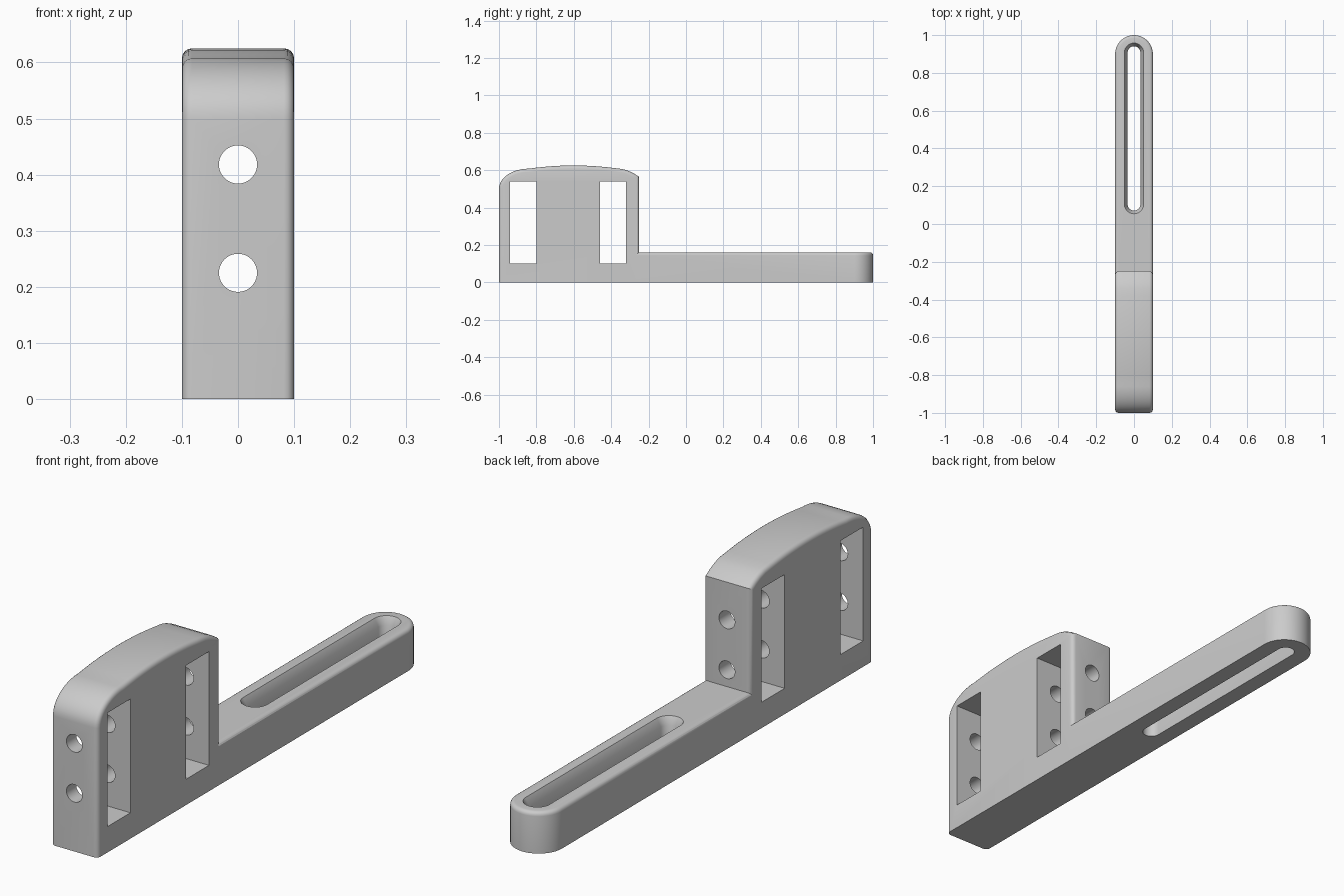
import bpy, bmesh, math

if "Cube" in bpy.data.objects:
    bpy.data.objects.remove(bpy.data.objects["Cube"])

grey = bpy.data.materials.new("light grey")
grey.diffuse_color = (0.6, 0.6, 0.6, 1)
grey.use_nodes = True
grey.node_tree.nodes["Principled BSDF"].inputs["Base Color"].default_value = grey.diffuse_color


def make_object(name, bm):
    bmesh.ops.recalc_face_normals(bm, faces=bm.faces)
    mesh = bpy.data.meshes.new(name)
    bm.to_mesh(mesh)
    bm.free()
    mesh.materials.append(grey)
    obj = bpy.data.objects.new(name, mesh)
    bpy.context.collection.objects.link(obj)
    return obj


def loft(loops):
    """Closed solid through equal-length loops of points."""
    bm = bmesh.new()
    rings = [[bm.verts.new(p) for p in loop] for loop in loops]
    n = len(rings[0])
    for a, b in zip(rings, rings[1:]):
        for i in range(n):
            j = (i + 1) % n
            bm.faces.new((a[i], a[j], b[j], b[i]))
    bm.faces.new(rings[0])
    bm.faces.new(rings[-1])
    bmesh.ops.recalc_face_normals(bm, faces=bm.faces)
    return bm


def stadium(r, y0, y1, z, steps=20):
    """Long rounded slot outline along y."""
    pts = []
    for cy, start in ((y1, 0), (y0, math.pi)):
        for i in range(steps + 1):
            a = start + math.pi * i / steps
            pts.append((r * math.cos(a), cy + r * math.sin(a), z))
    return pts


def box(name, lo, hi):
    return make_object(name, loft([[(lo[0], lo[1], z), (hi[0], lo[1], z),
                                    (hi[0], hi[1], z), (lo[0], hi[1], z)]
                                   for z in (lo[2], hi[2])]))


def boolean(target, tool, operation):
    mod = target.modifiers.new(tool.name, 'BOOLEAN')
    mod.operation, mod.solver, mod.object = operation, 'EXACT', tool
    bpy.context.view_layer.objects.active = target
    bpy.ops.object.modifier_apply(modifier=mod.name)
    bpy.data.objects.remove(tool)


# Tower: crowned side profile with rounded shoulders, extruded across x
profile = [(-0.25, 0), (-1, 0)]
for i in range(13):
    a = math.pi / 2 * i / 12
    profile.append((-0.84 - 0.16 * math.cos(a), 0.5 + 0.108 * math.sin(a)))
for i in range(1, 12):
    y = -0.84 + 0.5 * i / 12
    profile.append((y, 0.625 - 0.017 * ((y + 0.6) / 0.24) ** 2))
profile += [(-0.34, 0.606), (-0.31, 0.597), (-0.28, 0.583), (-0.25, 0.564)]
bm = loft([[(x, y, z) for y, z in profile] for x in (-0.1, 0.1)])
rim = [e for e in bm.edges
       if abs(e.verts[0].co.x - e.verts[1].co.x) < 1e-5
       and max(v.co.z for v in e.verts) > 0.01]
bmesh.ops.bevel(bm, geom=rim, offset=0.018, segments=4, profile=0.5, affect='EDGES')
body = make_object("bracket_body", bm)

# Arm: flat bar with round end and softened top edge
bar = [p for p in stadium(0.1, -0.5, 0.9, 0) if p[1] >= 0.9 - 1e-6]
bar += [(-0.1, -0.5, 0), (0.1, -0.5, 0)]
bm = loft([[(x, y, z) for x, y, _ in bar] for z in (0, 0.16)])
rim = [e for e in bm.edges
       if all(v.co.z > 0.15 for v in e.verts)
       and not all(v.co.y < -0.4 for v in e.verts)]
bmesh.ops.bevel(bm, geom=rim, offset=0.016, segments=4, profile=0.5, affect='EDGES')
boolean(body, make_object("arm", bm), 'UNION')

# Adjustment slot with a chamfered upper lip
slot = loft([stadium(r, 0.105, 0.907, z)
             for r, z in ((0.034, -0.1), (0.034, 0.13), (0.051, 0.16), (0.051, 0.3))])
boolean(body, make_object("slot_cutter", slot), 'DIFFERENCE')

# Two windows through the sides
for y0, y1 in ((-0.94, -0.8), (-0.46, -0.32)):
    boolean(body, box("window_cutter", (-0.3, y0, 0.1), (0.3, y1, 0.54)), 'DIFFERENCE')

# Two bores running the depth of the tower
for z in (0.225, 0.418):
    ring = [(0.034 * math.cos(math.tau * i / 40), z + 0.034 * math.sin(math.tau * i / 40))
            for i in range(40)]
    bore = loft([[(x, y, h) for x, h in ring] for y in (-1.2, -0.1)])
    boolean(body, make_object("bore_cutter", bore), 'DIFFERENCE')

body.select_set(True)
bpy.context.view_layer.objects.active = body
bpy.ops.object.shade_smooth_by_angle(angle=math.radians(30))
